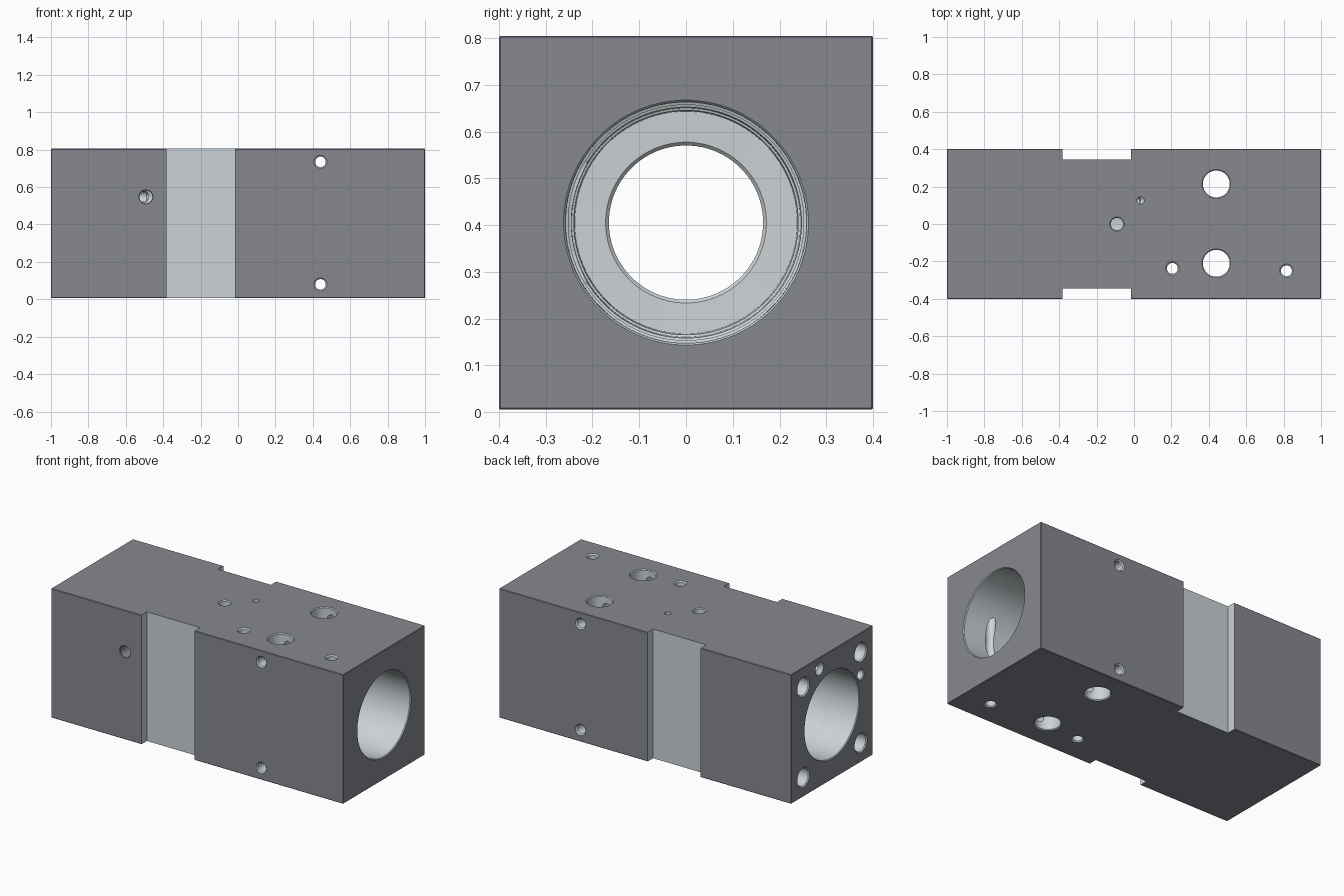
import bpy, bmesh, math

if "Cube" in bpy.data.objects:
    bpy.data.objects.remove(bpy.data.objects["Cube"])

Z0, Z1, ZC = 0.006, 0.805, 0.4055
W = 0.4


def finish(bm, name):
    bmesh.ops.recalc_face_normals(bm, faces=bm.faces)
    me = bpy.data.meshes.new(name)
    bm.to_mesh(me)
    bm.free()
    ob = bpy.data.objects.new(name, me)
    bpy.context.collection.objects.link(ob)
    return ob


def box(name, x0, x1, y0, y1, z0, z1, bevel=0):
    bm = bmesh.new()
    bmesh.ops.create_cube(bm, size=1)
    for v in bm.verts:
        v.co = ((x0 + x1) / 2 + v.co.x * (x1 - x0),
                (y0 + y1) / 2 + v.co.y * (y1 - y0),
                (z0 + z1) / 2 + v.co.z * (z1 - z0))
    if bevel:
        bmesh.ops.bevel(bm, geom=bm.edges[:], offset=bevel, segments=1, affect='EDGES')
    return finish(bm, name)


def lathe(name, axis, p, q, profile, n=32):
    """Solid of revolution; profile is (position along axis, radius)."""
    bm = bmesh.new()
    rings = []
    for t, r in profile:
        ring = []
        for i in range(n):
            a = 2 * math.pi * (i + 0.5) / n
            u, v = p + r * math.cos(a), q + r * math.sin(a)
            ring.append(bm.verts.new({'x': (t, u, v), 'y': (u, t, v), 'z': (u, v, t)}[axis]))
        rings.append(ring)
    for a, b in zip(rings, rings[1:]):
        for i in range(n):
            j = (i + 1) % n
            bm.faces.new((a[i], a[j], b[j], b[i]))
    bm.faces.new(rings[0])
    bm.faces.new(rings[-1])
    return finish(bm, name)


def cut(cutter):
    cutter.hide_render = True
    m = body.modifiers.new("cut", 'BOOLEAN')
    m.operation, m.solver, m.object = 'DIFFERENCE', 'EXACT', cutter
    bpy.context.view_layer.objects.active = body
    bpy.ops.object.modifier_apply(modifier=m.name)
    bpy.data.objects.remove(cutter)


def through(axis, p, q, r, lo, hi, c=0.007):
    """Through hole with a small countersink at both faces."""
    cut(lathe("drill", axis, p, q, [(lo - .02, r + c), (lo, r + c), (lo + c, r),
                                    (hi - c, r), (hi, r + c), (hi + .02, r + c)]))


def blind(axis, p, q, r, face, end, c=0.005):
    """Drilled hole from a face inwards, ending in a drill point."""
    s = 1 if end > face else -1
    cut(lathe("drill", axis, p, q, [(face - s * .02, r + c), (face, r + c), (face + s * c, r),
                                    (end, r), (end + s * r * .55, .0008)]))


# Main block with thin chamfers
body = box("valve_block", -1, 1, -W, W, Z0, Z1, 0.003)

# Side slots
for s in (-1, 1):
    y0, y1 = sorted((s * 0.346, s * 0.5))
    cut(box("slot", -0.381, -0.017, y0, y1, -0.1, 0.9))

# Stepped central bore with a narrow neck
cut(lathe("bore", 'x', 0, ZC, [
    (-1.05, .27), (-1, .27), (-.995, .266), (-.8, .266), (-.797, .264),
    (-.21, .264), (-.205, .172), (-.198, .165), (.093, .165), (.1, .172),
    (.102, .238), (.16, .24), (.162, .245), (.22, .247), (.222, .252),
    (.26, .252), (.262, .257), (.995, .258), (1, .262), (1.05, .262)], 72))

# Vertical ports and bolt holes
for y in (-0.21, 0.214):
    through('z', 0.44, y, 0.072, Z0, Z1, 0.005)
through('z', 0.205, -0.237, 0.029, Z0, Z1)
through('z', 0.815, -0.25, 0.029, Z0, Z1)

# Cross holes through the sides
for z in (0.08, 0.735):
    through('y', 0.441, z, 0.028, -W, W)

# Top pilot holes
blind('z', -0.091, 0, 0.033, Z1, 0.55)
blind('z', 0.035, 0.126, 0.018, Z1, 0.737, 0.002)

# Front side hole and the galleries from the left end
blind('y', -0.493, 0.548, 0.035, -W, -0.29, 0.003)
blind('x', -0.28, 0.548, 0.029, -1, -0.49)
blind('x', 0.124, 0.737, 0.018, -1, 0.03, 0.022)

# Corner fixing holes in the left end
for y in (-0.28, 0.28):
    for dz in (-0.28, 0.28):
        blind('x', y, ZC + dz, 0.055, -1, -0.65, 0.006)

# Dark coated outside, bright machined cuts
body.data.materials.clear()
for name, col in (("machined_metal", (.60, .65, .67, 1)), ("dark_coating", (.24, .25, .28, 1))):
    mat = bpy.data.materials.new(name)
    mat.diffuse_color = col
    mat.use_nodes = True
    mat.node_tree.nodes["Principled BSDF"].inputs["Base Color"].default_value = mat.diffuse_color
    body.data.materials.append(mat)
for f in body.data.polygons:
    c, n = f.center, f.normal
    gaps = (1 - abs(c.x), W - abs(c.y), min(c.z - Z0, Z1 - c.z))
    flat = any(g < .001 and abs(n[i]) > .99 for i, g in enumerate(gaps))
    chamfer = sum(g < .0025 for g in gaps) >= 2
    side_hole = c.y < -.29 and math.hypot(c.x + .493, c.z - .548) < .04
    f.material_index = int(flat or chamfer or side_hole)

# Smooth round walls, crisp edges
bpy.ops.object.select_all(action='DESELECT')
body.select_set(True)
bpy.context.view_layer.objects.active = body
bpy.ops.object.shade_smooth_by_angle(angle=math.radians(25))
